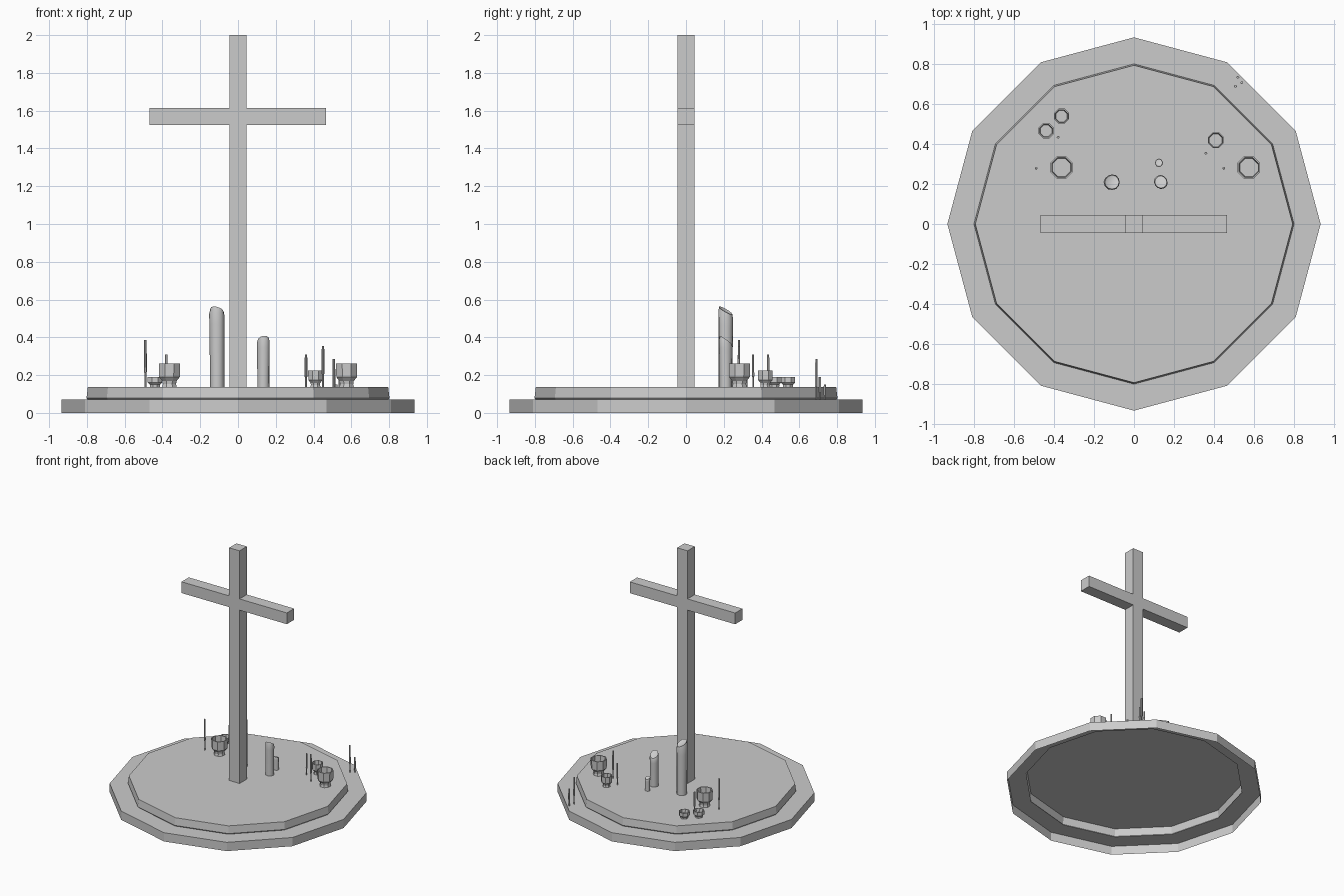
import bpy, bmesh, math, random

if "Cube" in bpy.data.objects:
    bpy.data.objects.remove(bpy.data.objects["Cube"])

random.seed(4)


def make_object(name, bm, loc=(0, 0, 0)):
    bmesh.ops.recalc_face_normals(bm, faces=bm.faces[:])
    mesh = bpy.data.meshes.new(name)
    bm.to_mesh(mesh)
    bm.free()
    obj = bpy.data.objects.new(name, mesh)
    obj.location = loc
    bpy.context.collection.objects.link(obj)
    return obj


def skin(bm, rings):
    for a, b in zip(rings, rings[1:]):
        n = len(a)
        for i in range(n):
            j = (i + 1) % n
            bm.faces.new((a[i], a[j], b[j], b[i]))


def lathe(name, profile, sides, loc=(0, 0, 0), turn=0.0, cap_start=True):
    """Revolve (radius, z) points into a faceted solid; the last ring is capped."""
    bm = bmesh.new()
    angles = [turn + math.tau * i / sides for i in range(sides)]
    rings = [[bm.verts.new((r * math.cos(a), r * math.sin(a), z)) for a in angles]
             for r, z in profile]
    skin(bm, rings)
    bm.faces.new(rings[-1])
    if cap_start:
        bm.faces.new(rings[0])
    return make_object(name, bm, loc)


def wax_candle(name, x, y, radius, height, slope_x, slope_y, sides=12):
    """Uneven candle with a melted, slanting top and a shallow well."""
    bm = bmesh.new()
    drip = [random.uniform(-0.04, 0.09) for _ in range(sides)]
    rings = []
    for t, s, bulge in ((0, .94, 0), (.3, .94, .3), (.5, .95, .7), (.8, .97, 1),
                        (.94, .98, 1), (1, .88, .4), (.985, .7, 0)):
        ring = []
        for i in range(sides):
            a = math.tau * i / sides
            r = radius * (s + drip[i] * bulge)
            px, py = r * math.cos(a), r * math.sin(a)
            lean = (slope_x * px + slope_y * py) * t ** 4
            ring.append(bm.verts.new((px, py, height * t + lean)))
        rings.append(ring)
    skin(bm, rings)
    bm.faces.new(rings[0])
    bm.faces.new(rings[-1])
    obj = make_object(name, bm, (x, y, FLOOR))
    bpy.ops.object.select_all(action='DESELECT')
    obj.select_set(True)
    bpy.context.view_layer.objects.active = obj
    bpy.ops.object.shade_smooth_by_angle(angle=math.radians(40))


FLOOR = 0.137

# Two stepped tiers, an open shell underneath
lathe("stepped_base", [(.935, 0), (.935, .07), (.795, .07), (.802, .078), (.795, FLOOR)],
      12, cap_start=False)

# Cross, one extruded outline
w, lo, hi = .046, 1.525, 1.615
outline = [(-w, FLOOR), (w, FLOOR), (w, lo), (.465, lo), (.465, hi), (w, hi),
           (w, 2), (-w, 2), (-w, hi), (-.468, hi), (-.468, lo), (-w, lo)]
bm = bmesh.new()
face = bm.faces.new([bm.verts.new((x, -w, z)) for x, z in outline])
new = bmesh.ops.extrude_face_region(bm, geom=[face])["geom"]
bmesh.ops.translate(bm, vec=(0, 2 * w, 0),
                    verts=[v for v in new if isinstance(v, bmesh.types.BMVert)])
make_object("cross", bm)

# Melted candles
wax_candle("tall_candle", -.11, .21, .04, .405, -.25, -.55)
wax_candle("medium_candle", .135, .21, .034, .25, .1, -.7)
wax_candle("short_candle", .125, .307, .02, .10, 0, -.4)

# Footed cups, hollow inside
for name, x, y, r, h in (("left_cup", -.363, .283, .061, .125),
                         ("right_cup", .575, .283, .061, .125),
                         ("small_cup", .41, .42, .042, .087)):
    lathe(name, [(r * .68, 0), (r * .62, h * .12), (r * .66, h * .25), (r * .97, h * .42),
                 (r, h), (r * .87, h), (r * .8, h * .45)], 8, (x, y, FLOOR), math.pi / 8)

# Low bowls
for name, x, y in (("low_bowl_left", -.44, .467), ("low_bowl_right", -.363, .54)):
    r, h = .041, .053
    lathe(name, [(r * .7, 0), (r * .72, h * .25), (r, h * .45), (r, h),
                 (r * .85, h), (r * .75, h * .5)], 8, (x, y, FLOOR), math.pi / 8)

# Incense sticks: thick lower part, thin upper part
for i, (x, y, z0, z1) in enumerate((
        (-.49, .28, FLOOR, .385), (.45, .28, FLOOR, .355), (-.38, .435, FLOOR, .308),
        (.36, .355, FLOOR, .308), (.508, .69, .07, .285), (.54, .708, .07, .19),
        (.52, .735, .07, .15))):
    h = z1 - z0
    lathe(f"incense_stick_{i + 1}", [(.0045, 0), (.0045, h * .3), (.0075, h * .32),
                                     (.0065, h)], 6, (x, y, z0))
